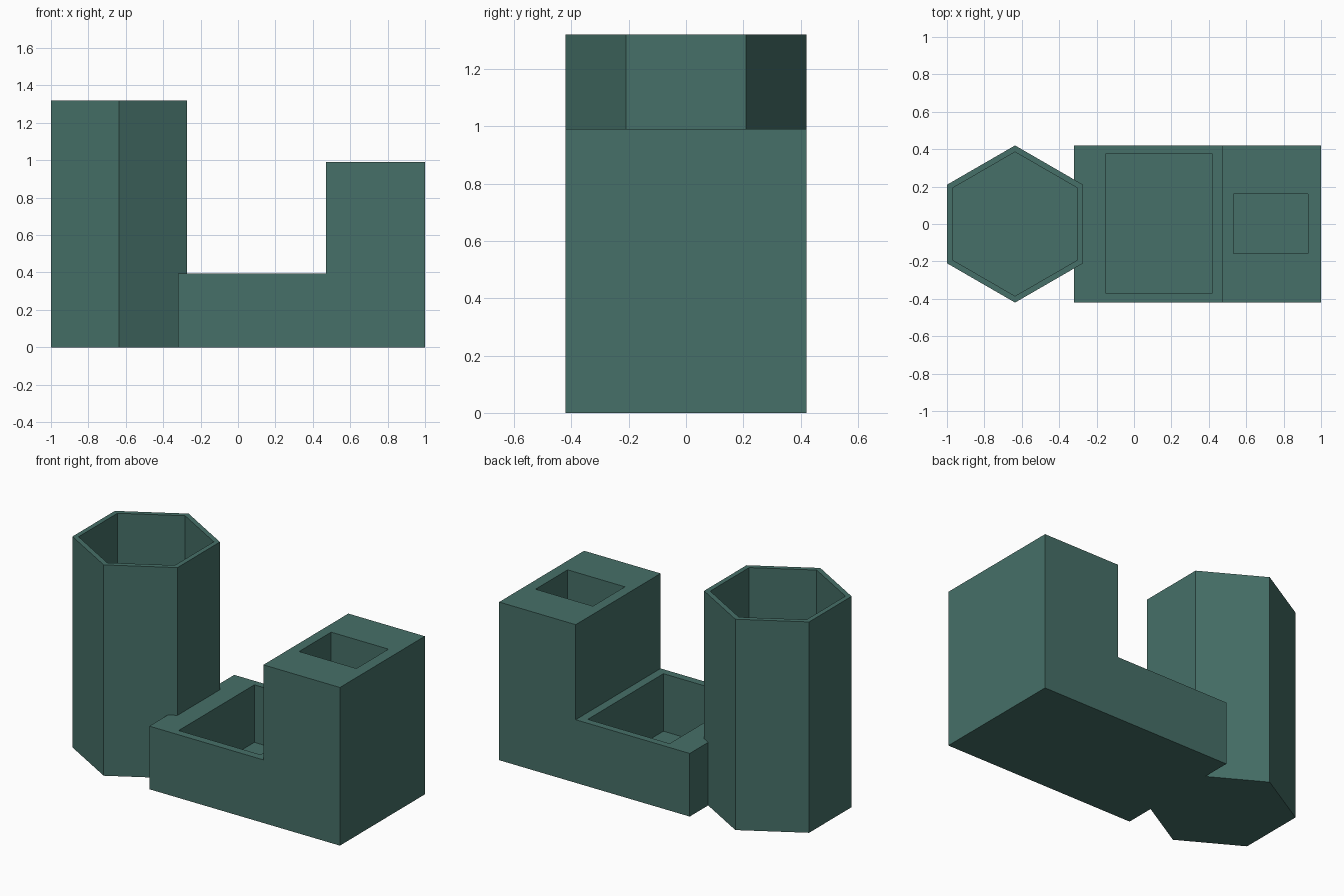
import bpy, bmesh, math
from mathutils import Vector

if "Cube" in bpy.data.objects:
    bpy.data.objects.remove(bpy.data.objects["Cube"])

FLOOR = 0.035        # thickness left under every pocket
HALF = 0.42          # half depth of the body
HEX_X = -0.636       # centre of the hexagonal cup

green = bpy.data.materials.new("dark teal green")
green.diffuse_color = (0.061, 0.162, 0.138, 1)
green.use_nodes = True
green.node_tree.nodes["Principled BSDF"].inputs["Base Color"].default_value = green.diffuse_color


def prism(name, points, direction):
    """Extrude a closed flat outline along a direction."""
    bm = bmesh.new()
    face = bm.faces.new([bm.verts.new(p) for p in points])
    new = bmesh.ops.extrude_face_region(bm, geom=[face])["geom"]
    bmesh.ops.translate(bm, vec=Vector(direction),
                        verts=[v for v in new if isinstance(v, bmesh.types.BMVert)])
    bmesh.ops.recalc_face_normals(bm, faces=bm.faces)
    mesh = bpy.data.meshes.new(name)
    bm.to_mesh(mesh)
    bm.free()
    mesh.materials.append(green)
    obj = bpy.data.objects.new(name, mesh)
    bpy.context.collection.objects.link(obj)
    return obj


def hexagon(name, radius, z0, z1):
    ring = [(HEX_X + radius * math.cos(math.radians(30 + 60 * i)),
             radius * math.sin(math.radians(30 + 60 * i)), z0) for i in range(6)]
    return prism(name, ring, (0, 0, z1 - z0))


def block(name, x0, x1, y0, y1, z0, z1):
    ring = [(x0, y0, z0), (x1, y0, z0), (x1, y1, z0), (x0, y1, z0)]
    return prism(name, ring, (0, 0, z1 - z0))


def combine(target, other, operation):
    """Apply a boolean and discard the helper."""
    mod = target.modifiers.new(operation.lower(), 'BOOLEAN')
    mod.operation = operation
    mod.solver = 'EXACT'
    mod.object = other
    bpy.context.view_layer.objects.active = target
    bpy.ops.object.modifier_apply(modifier=mod.name)
    bpy.data.objects.remove(other)


# Low tray and tall tower share one L-shaped side profile
profile = [(-0.32, 0), (1, 0), (1, 0.99), (0.47, 0.99), (0.47, 0.395), (-0.32, 0.395)]
organizer = prism("desk_organizer", [(x, -HALF, z) for x, z in profile], (0, 2 * HALF, 0))

# Hexagonal cup merged into the tray end
combine(organizer, hexagon("hex_cup", HALF, 0, 1.32), 'UNION')

# Pockets: cup, tray and tower slot
pockets = [
    hexagon("cup_pocket", 0.385, FLOOR, 1.5),
    block("tray_pocket", -0.15, 0.417, -0.372, 0.376, FLOOR, 0.6),
    block("tower_pocket", 0.533, 0.93, -0.157, 0.16, FLOOR, 1.2),
]
for pocket in pockets:
    combine(organizer, pocket, 'DIFFERENCE')
